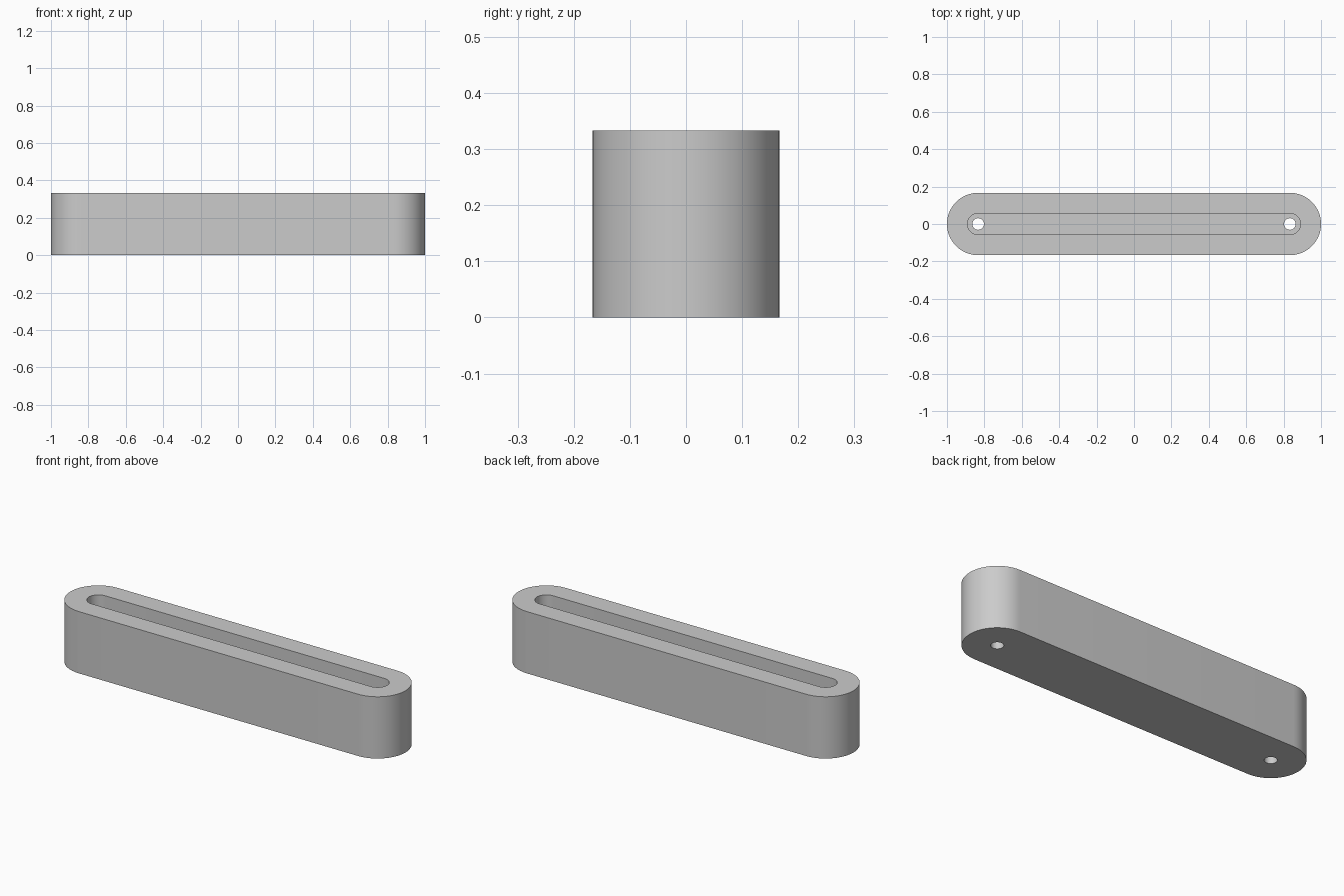
import bpy, bmesh
from math import sin, cos, pi

cube = bpy.data.objects.get("Cube")
if cube:
    bpy.data.objects.remove(cube, do_unlink=True)

HALF = 5 / 6       # half the distance between the end centres
RADIUS = 1 / 6     # outer end radius
HEIGHT = 1 / 3
SLOT_R = 0.057
HOLE_R = 0.031
FLOOR = 0.09       # material left under the slot

grey = bpy.data.materials.new("light grey")
grey.use_nodes = True
grey.diffuse_color = (0.6, 0.6, 0.6, 1)
grey.node_tree.nodes["Principled BSDF"].inputs["Base Color"].default_value = (0.6, 0.6, 0.6, 1)


def rounded_prism(name, half, radius, z0, z1, centre=0, steps=32):
    """Upright prism with a round-ended outline; half = 0 gives a cylinder."""
    bm = bmesh.new()
    outline = []
    for side in (1, -1):
        for i in range(steps + (1 if half else 0)):
            a = pi * i / steps - side * pi / 2
            outline.append(bm.verts.new((centre + side * half + radius * cos(a), radius * sin(a), z0)))
    base = bm.faces.new(outline)
    top = bmesh.ops.extrude_face_region(bm, geom=[base])["geom"]
    bmesh.ops.translate(bm, vec=(0, 0, z1 - z0), verts=[v for v in top if isinstance(v, bmesh.types.BMVert)])
    bmesh.ops.recalc_face_normals(bm, faces=bm.faces)
    mesh = bpy.data.meshes.new(name)
    bm.to_mesh(mesh)
    bm.free()
    mesh.materials.append(grey)
    obj = bpy.data.objects.new(name, mesh)
    bpy.context.collection.objects.link(obj)
    return obj


# Solid bar with rounded ends
body = rounded_prism("slotted_bar", HALF, RADIUS, 0, HEIGHT)

# Long slot from the top, and a screw hole through the floor at each end
cutters = [rounded_prism("slot_cutter", HALF, SLOT_R, FLOOR, HEIGHT + 0.1)]
for side, label in ((-1, "right"), (1, "left")):
    cutters.append(rounded_prism(label + "_hole_cutter", 0, HOLE_R, -0.1, FLOOR + 0.05, side * HALF, 16))

bpy.ops.object.select_all(action="DESELECT")
bpy.context.view_layer.objects.active = body
body.select_set(True)
for cutter in cutters:
    cut = body.modifiers.new(cutter.name, "BOOLEAN")
    cut.operation = "DIFFERENCE"
    cut.solver = "EXACT"
    cut.object = cutter
    bpy.ops.object.modifier_apply(modifier=cut.name)
    bpy.data.objects.remove(cutter, do_unlink=True)

bpy.ops.object.shade_smooth_by_angle()
